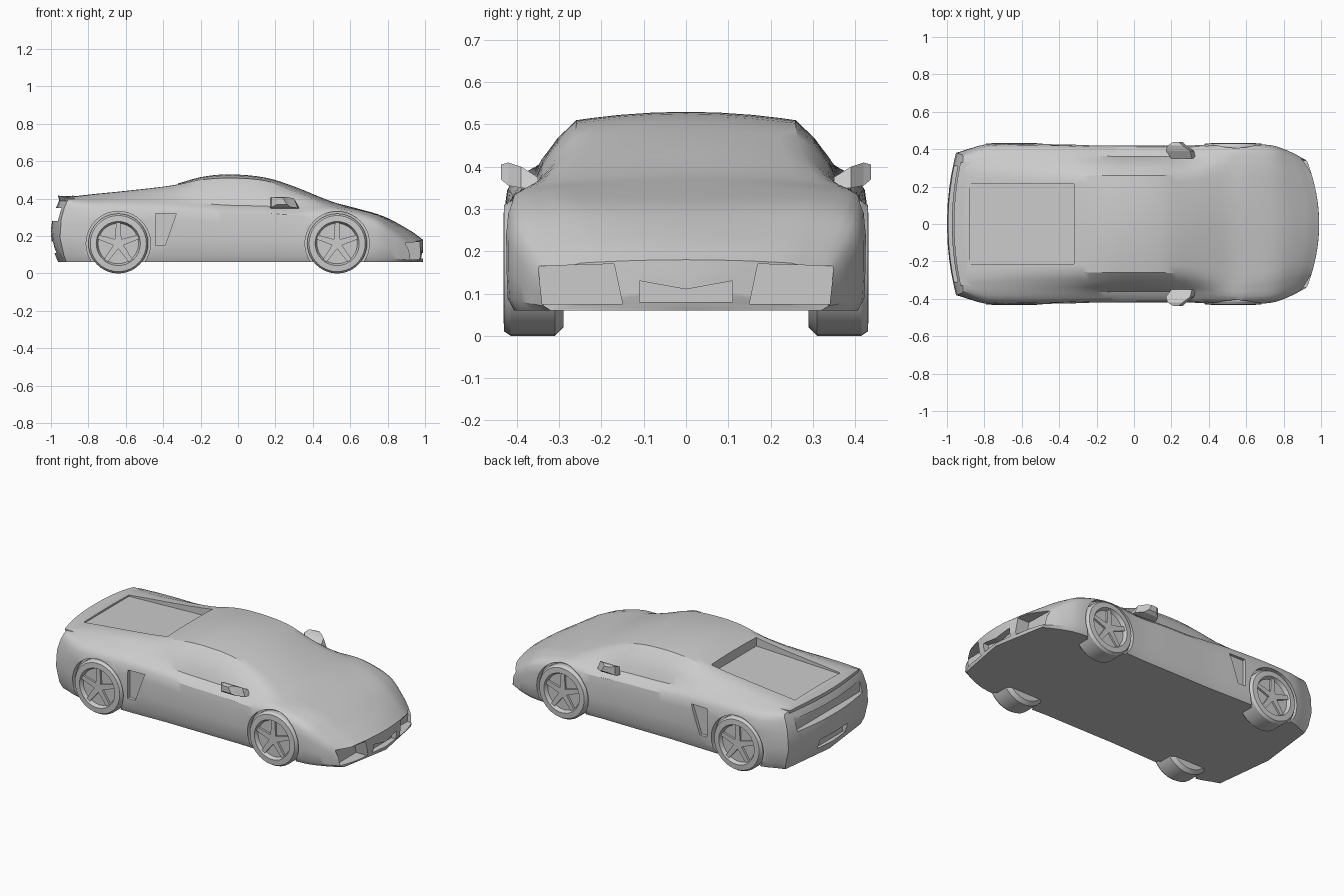
import bpy, bmesh, math
from mathutils import Vector

old = bpy.data.objects.get("Cube")
if old:
    bpy.data.objects.remove(old, do_unlink=True)

grey = bpy.data.materials.new("plain grey")
grey.use_nodes = True
grey.diffuse_color = (0.6, 0.6, 0.6, 1)
grey.node_tree.nodes["Principled BSDF"].inputs["Base Color"].default_value = grey.diffuse_color

FLOOR = 0.06
AXLES = (-0.64, 0.53)

# Body stations: x, side width, belt height, belt width, roof edge width, roof edge height, crown height
STATIONS = [
    (-.95, .38, .39, .36, .30, .405, .41),
    (-.8, .425, .385, .38, .28, .42, .425),
    (-.6, .43, .39, .375, .265, .44, .445),
    (-.35, .425, .385, .37, .255, .47, .475),
    (-.2, .42, .375, .365, .26, .50, .515),
    (-.05, .42, .365, .36, .26, .51, .53),
    (.15, .42, .36, .36, .26, .495, .512),
    (.3, .42, .35, .36, .27, .44, .465),
    (.5, .43, .35, .38, .31, .365, .385),
    (.62, .43, .33, .385, .31, .345, .352),
    (.78, .415, .28, .37, .28, .30, .305),
    (.92, .38, .21, .34, .26, .225, .23),
    (.99, .34, .15, .32, .25, .172, .18),
]


def make_object(name, bm):
    """Turn a bmesh into an object with outward normals."""
    bmesh.ops.recalc_face_normals(bm, faces=bm.faces)
    mesh = bpy.data.meshes.new(name)
    bm.to_mesh(mesh)
    bm.free()
    mesh.materials.append(grey)
    obj = bpy.data.objects.new(name, mesh)
    bpy.context.collection.objects.link(obj)
    return obj


def activate(obj):
    bpy.ops.object.select_all(action='DESELECT')
    obj.select_set(True)
    bpy.context.view_layer.objects.active = obj


def smooth(obj, angle=32):
    activate(obj)
    bpy.ops.object.shade_smooth_by_angle(angle=math.radians(angle))


def loft(rings, closed_ends=True):
    """Skin a list of equal closed rings."""
    bm = bmesh.new()
    loops = [[bm.verts.new(p) for p in ring] for ring in rings]
    for a, b in zip(loops, loops[1:]):
        for i in range(len(a)):
            j = (i + 1) % len(a)
            bm.faces.new((a[i], a[j], b[j], b[i]))
    if closed_ends:
        bm.faces.new(loops[0])
        bm.faces.new(loops[-1])
    return bm


def prism(name, profile, low, high, axis):
    """Extrude a profile along x (profile is y,z) or y (profile is x,z)."""
    place = (lambda d, p: (d, p[0], p[1])) if axis == 'x' else (lambda d, p: (p[0], d, p[1]))
    return make_object(name, loft([[place(d, p) for p in profile] for d in (low, high)]))


def circle(cx, cz, r, n=40):
    return [(cx + r * math.cos(math.tau * i / n), cz + r * math.sin(math.tau * i / n)) for i in range(n)]


def cut(target, cutter):
    mod = target.modifiers.new("cut", 'BOOLEAN')
    mod.operation = 'DIFFERENCE'
    mod.solver = 'EXACT'
    mod.object = cutter
    activate(target)
    bpy.ops.object.modifier_apply(modifier=mod.name)
    bpy.data.objects.remove(cutter, do_unlink=True)


def spline(keys, steps):
    """Smooth interpolation through the station rows."""
    rows = []
    for k in range(len(keys) - 1):
        p0, p1, p2, p3 = (Vector(keys[min(max(k + d, 0), len(keys) - 1)]) for d in (-1, 0, 1, 2))
        m1 = (p2 - p0) * ((p2[0] - p1[0]) / (p2[0] - p0[0]))
        m2 = (p3 - p1) * ((p2[0] - p1[0]) / (p3[0] - p1[0]))
        for s in range(steps):
            t = s / steps
            row = (p1 * (2*t**3 - 3*t*t + 1) + m1 * (t**3 - 2*t*t + t)
                   + p2 * (3*t*t - 2*t**3) + m2 * (t**3 - t*t))
            row[0] = p1[0] + (p2[0] - p1[0]) * t
            rows.append(row)
    return rows + [Vector(keys[-1])]


def bend(x, y, z):
    """Bow the nose and tail in plan and swell the rear bumper."""
    def weight(start, end):
        t = min(max((x - start) / (end - start), 0), 1)
        return t * t * (3 - 2 * t)
    bow = (y / 0.35) ** 2
    x_new = x - 0.07 * bow * weight(0.7, 0.99)
    tail = weight(-0.75, -0.95)
    x_new += tail * (0.04 * bow - 0.05 * (1 - ((z - 0.22) / 0.18) ** 2))
    return (x_new, y, z)


def section(row, scale=1.0):
    """Full ring of the body at one station, optionally shrunk for the end caps."""
    x, w, belt_z, belt_y, roof_y, roof_z, top = row
    rise = roof_z - belt_z
    side = belt_z - FLOOR
    half = [(w - .02, FLOOR), (w - .003, FLOOR + side * .12), (w, FLOOR + side * .4),
            (w, FLOOR + side * .7), (w - .008, FLOOR + side * .87),
            (w - (w - belt_y) * .5, FLOOR + side * .95), (belt_y, belt_z)]
    for t in (.35, .7):
        half.append((belt_y + (roof_y - belt_y) * t + rise * .1, belt_z + rise * t))
    half.append((roof_y, roof_z))
    for t in (.85, .6, .3):
        half.append((roof_y * t, top - (top - roof_z) * t ** 2))
    ring = half + [(0, top)] + [(-y, z) for y, z in reversed(half)] + [(0, FLOOR)]
    mid = (FLOOR + top) / 2
    return [bend(x, y * scale, mid + (z - mid) * scale) for y, z in ring]


# Body shell with rounded end caps
rows = spline(STATIONS, 4)
caps = (0.05, 0.3, 0.5, 0.7, 0.87)
rings = [section(rows[0], s) for s in caps] + [section(r) for r in rows]
rings += [section(rows[-1], s) for s in reversed(caps)]
body = make_object("body", loft(rings))

# Sunken engine deck between the rear buttresses
cut(body, prism("deck_cutter", [(-.32, .425), (-.32, .7), (-.88, .7), (-.88, .405)], -.215, .215, 'y'))

# Nose openings, tail light panel and plate recess
cut(body, prism("mouth_cutter", [(-.11, .08), (.11, .08), (.11, .13), (0, .11), (-.11, .13)], .95, 1.2, 'x'))
cut(body, prism("tail_cutter", [(-.31, .28), (.31, .28), (.31, .35), (-.31, .35)], -1.2, -.945, 'x'))
cut(body, prism("plate_cutter", [(-.13, .11), (.13, .11), (.13, .17), (-.13, .17)], -1.2, -.955, 'x'))
for s in (1, -1):
    vent = [(s * .15, .075), (s * .34, .075), (s * .35, .165), (s * .17, .17)]
    cut(body, prism("vent_cutter", vent, .895, 1.2, 'x'))
    # Wheel arches and door intakes
    for axle in AXLES:
        cut(body, prism("arch_cutter", circle(axle, .16, .172), s * .39, s * .6, 'y'))
    intake = [(-.44, .15), (-.39, .15), (-.33, .32), (-.44, .32)]
    cut(body, prism("intake_cutter", intake, s * .405, s * .6, 'y'))
smooth(body)

# Wheels: turned tyre and dished rim, with spokes
TYRE = [(.01, .29), (.14, .29), (.16, .31), (.16, .415), (.15, .43), (.118, .432), (.108, .41), (.01, .41)]
for s, side in ((1, "left"), (-1, "right")):
    for axle, end in zip(AXLES, ("rear", "front")):
        wheel_rings = [[(x, s * y, z) for x, z in circle(axle, .16, r)] for r, y in TYRE]
        smooth(make_object(f"{end}_{side}_wheel", loft(wheel_rings)))
        for k in range(5):
            a = math.tau * k / 5 + math.pi / 2
            out = Vector((math.cos(a), math.sin(a)))
            across = Vector((-out.y, out.x))
            hub = Vector((axle, .16))
            shape = [hub + out * d + across * h for d, h in ((0, .018), (.112, .012), (.112, -.012), (0, -.018))]
            prism(f"{end}_{side}_spoke", [tuple(p) for p in shape], s * .405, s * .422, 'y')

    # Door mirror: a tapered housing growing out of the door
    housing = []
    for y, x0, x1, z0, z1 in ((.35, .2, .33, .345, .375), (.39, .17, .32, .35, .4),
                              (.42, .18, .28, .355, .41), (.438, .21, .26, .37, .405)):
        housing.append([(x0, s * y, z0), (x1, s * y, z0), (x1 - .02, s * y, z1), (x0, s * y, z1)])
    make_object(f"{side}_mirror", loft(housing))

# Rear spoiler lip following the tail edge
lip = []
for i in range(13):
    y = -.33 + .055 * i
    x = -.955 + .04 * (y / .35) ** 2
    z = .408 - .015 * (y / .35) ** 4
    lip.append([(x + .06, y, z - .01), (x, y, z - .02), (x - .008, y, z + .008), (x + .06, y, z + .004)])
smooth(make_object("rear_spoiler", loft(lip)))
